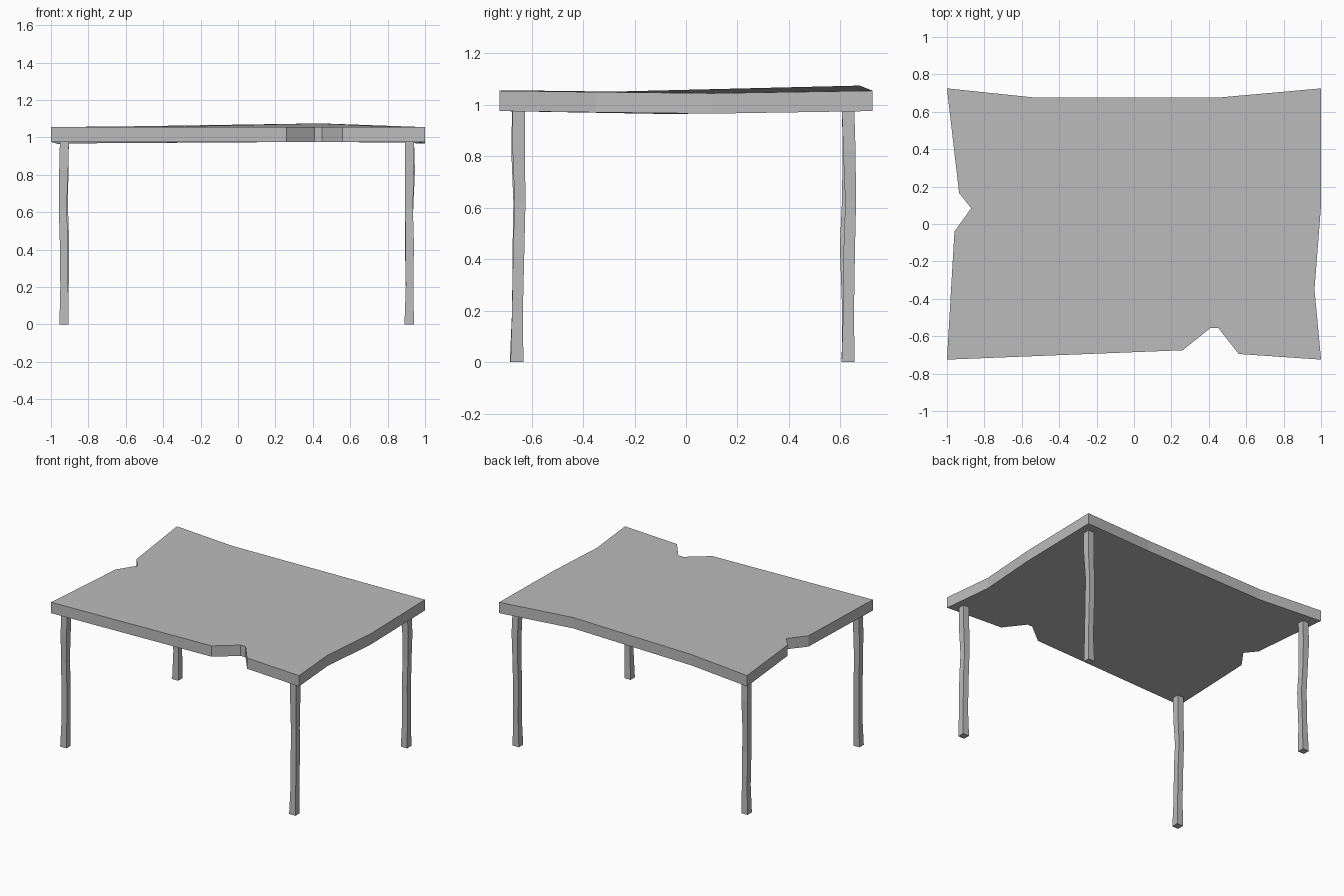
import bpy
import bmesh

cube = bpy.data.objects.get("Cube")
if cube:
    bpy.data.objects.remove(cube, do_unlink=True)

grey = bpy.data.materials.new("plain grey")
grey.use_nodes = True
colour = (0.5, 0.5, 0.5, 1)
grey.diffuse_color = colour
grey.node_tree.nodes["Principled BSDF"].inputs["Base Color"].default_value = colour


def loft(name, rings):
    """Join rings of points, bottom to top, and cap both ends."""
    bm = bmesh.new()
    loops = [[bm.verts.new(p) for p in ring] for ring in rings]
    n = len(loops[0])
    for low, high in zip(loops, loops[1:]):
        for i in range(n):
            j = (i + 1) % n
            bm.faces.new((low[i], low[j], high[j], high[i]))
    bm.faces.new(loops[0][::-1])
    bm.faces.new(loops[-1])
    bmesh.ops.recalc_face_normals(bm, faces=bm.faces)
    mesh = bpy.data.meshes.new(name)
    bm.to_mesh(mesh)
    bm.free()
    mesh.materials.append(grey)
    obj = bpy.data.objects.new(name, mesh)
    bpy.context.collection.objects.link(obj)
    return obj


# Slightly warped slab with notched edges: x, y and height offset
outline = [
    (-1, -.725, 0), (.26, -.675, 0), (.41, -.555, 0), (.45, -.555, 0),
    (.56, -.695, 0), (1, -.725, 0), (.965, -.35, -.005), (1, .1, -.01),
    (1, .725, 0), (.44, .675, .02), (-.52, .675, .005), (-1, .725, 0),
    (-.935, .165, -.008), (-.87, .085, -.008), (-.96, -.04, -.012),
]
loft("tabletop", [[(x, y, z + d) for x, y, d in outline] for z in (.976, 1.055)])

# Crooked square legs: centre x and y at each height
heights = (0, .2, .45, .62, .82, .99)
half = (.025, .021, .022, .021, .024, .024)
legs = {
    "front_right_leg": [(-.93, -.66), (-.929, -.655), (-.931, -.652),
                        (-.937, -.65), (-.932, -.655), (-.928, -.652)],
    "front_left_leg": [(.915, -.657), (.918, -.655), (.918, -.65),
                       (.914, -.645), (.917, -.65), (.917, -.65)],
    "back_left_leg": [(.915, .63), (.918, .632), (.914, .635),
                      (.916, .64), (.922, .635), (.917, .63)],
    "back_right_leg": [(-.93, .63), (-.926, .628), (-.925, .62),
                       (-.93, .627), (-.931, .633), (-.928, .63)],
}
corners = [(-1, -1), (1, -1), (1, 1), (-1, 1)]
for name, path in legs.items():
    loft(name, [[(x + h * a, y + h * b, z) for a, b in corners]
                for (x, y), h, z in zip(path, half, heights)])
